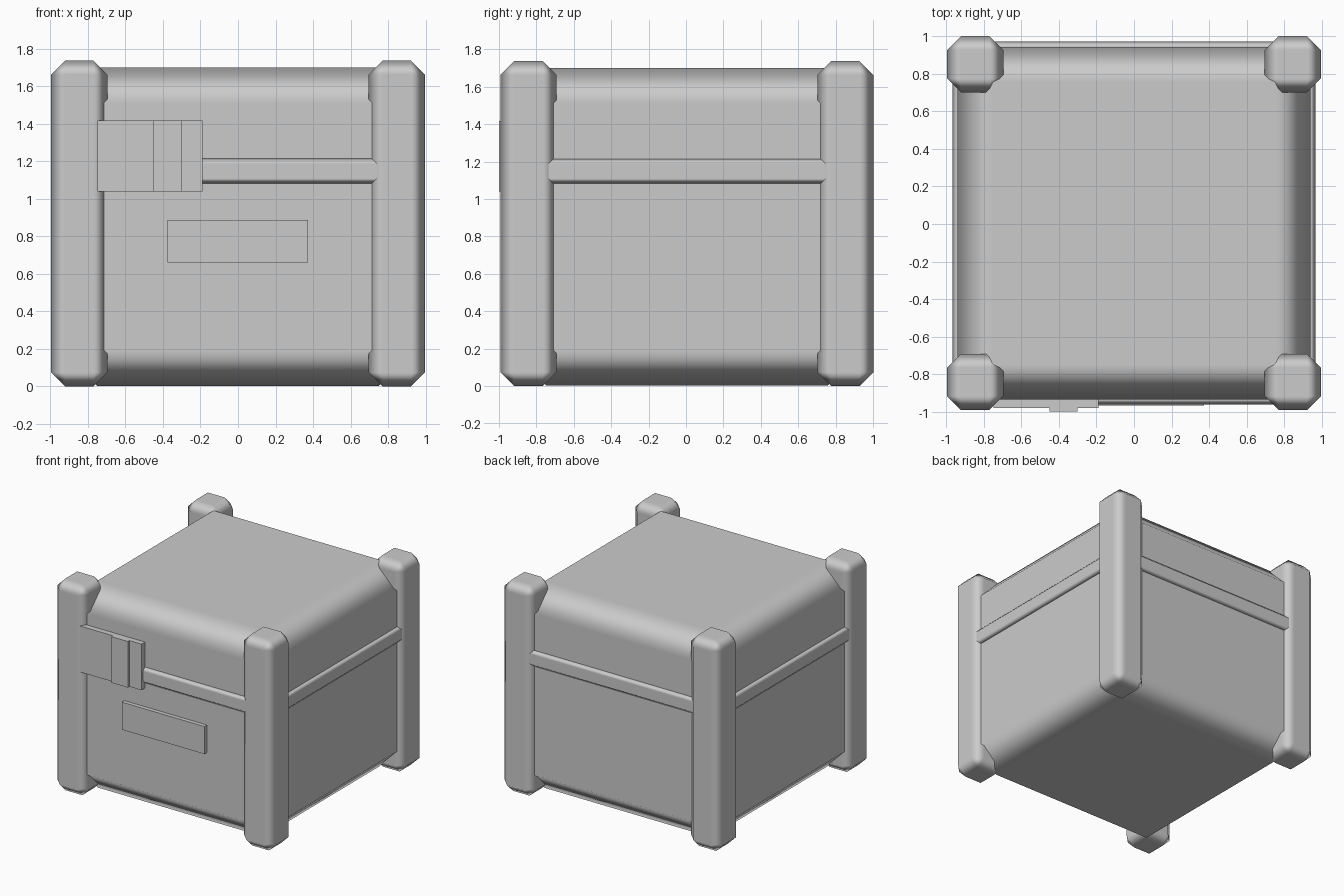
import bpy
import bmesh

if "Cube" in bpy.data.objects:
    bpy.data.objects.remove(bpy.data.objects["Cube"])

CY = 0.005  # crate centre in y; the latch sticks out slightly at the front


def box(name, x, y, z, bevel=0.0):
    """Box from (min, max) ranges, optionally with one-segment chamfers on every edge."""
    ranges = (x, y, z)
    bm = bmesh.new()
    bmesh.ops.create_cube(bm, size=1.0)
    for v in bm.verts:
        for i, (lo, hi) in enumerate(ranges):
            v.co[i] = hi if v.co[i] > 0 else lo
    mesh = bpy.data.meshes.new(name)
    bm.to_mesh(mesh)
    bm.free()
    ob = bpy.data.objects.new(name, mesh)
    bpy.context.collection.objects.link(ob)
    if bevel:
        # flat faces stay flat, the chamfers shade softly between them
        mesh.polygons.foreach_set("use_smooth", [True] * len(mesh.polygons))
        mod = ob.modifiers.new("chamfer", "BEVEL")
        mod.width = bevel
        mod.segments = 1
        mod.limit_method = 'NONE'
        mod.harden_normals = True
    return ob


# main chest body
box("crate_body", (-0.94, 0.94), (CY - 0.94, CY + 0.94), (0.003, 1.70), 0.188)

# raised belt around the body
box("belt", (-0.967, 0.967), (CY - 0.967, CY + 0.967), (1.083, 1.214), 0.026)

# four corner posts
POST, HALF = 0.847, 0.15
for sx, side in ((-1, "left"), (1, "right")):
    for sy, end in ((-1, "front"), (1, "back")):
        px, py = sx * POST, CY + sy * POST
        box(f"post_{end}_{side}", (px - HALF, px + HALF),
            (py - HALF, py + HALF), (0, 1.737), 0.074)

# latch plate with a raised centre strip
box("latch_plate", (-0.75, -0.19), (-0.98, -0.90), (1.04, 1.418))
box("latch_strip", (-0.45, -0.30), (-1.0, -0.92), (1.04, 1.418))

# blank label plate
box("label_plate", (-0.377, 0.373), (-0.968, -0.90), (0.662, 0.888))
